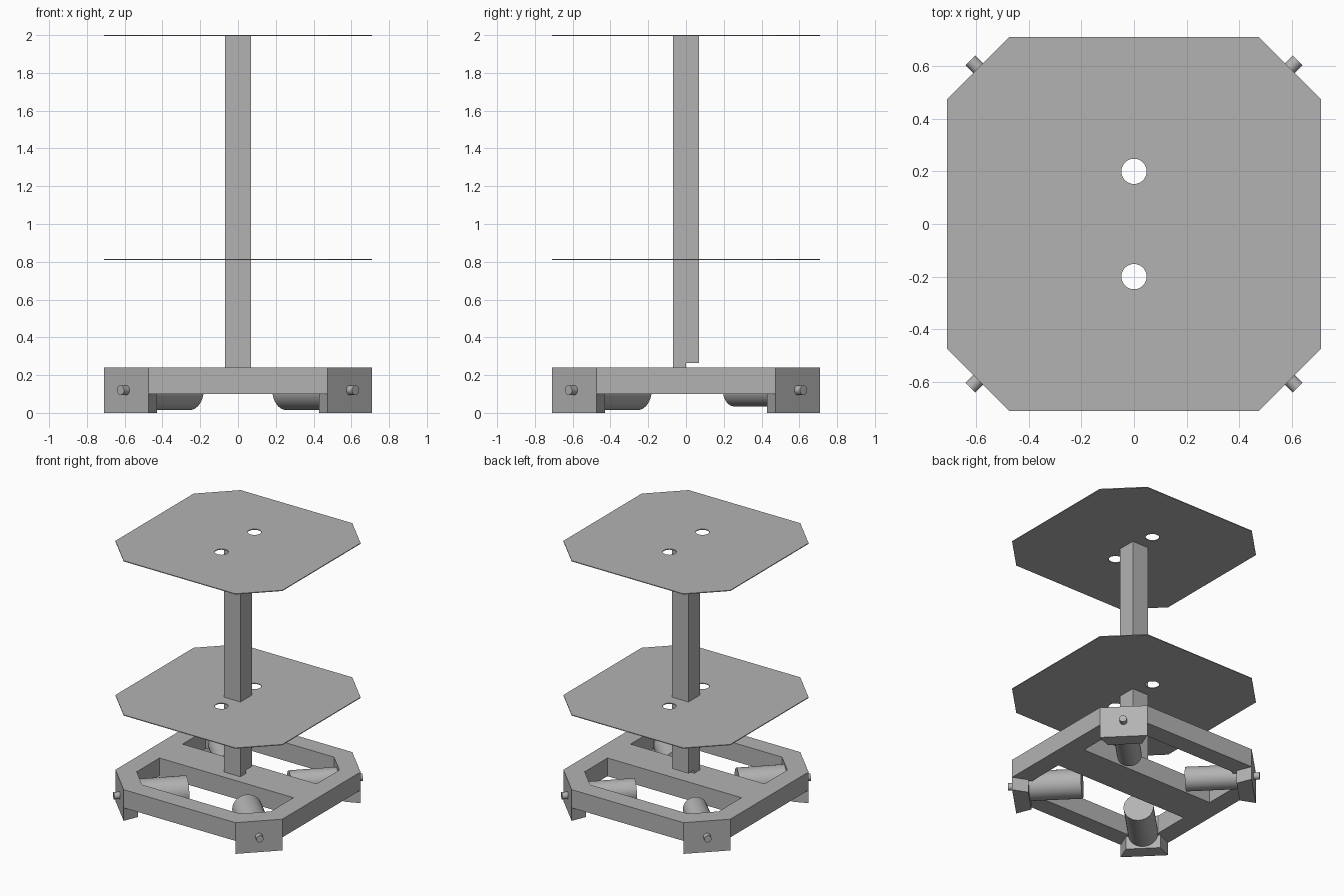
import bpy, bmesh, math
from mathutils import Matrix, Vector

cube = bpy.data.objects.get("Cube")
if cube:
    bpy.data.objects.remove(cube, do_unlink=True)

grey = bpy.data.materials.new("plain grey")
grey.use_nodes = True
tone = (0.45, 0.45, 0.45, 1)
grey.diffuse_color = tone
grey.node_tree.nodes["Principled BSDF"].inputs["Base Color"].default_value = tone

HALF, CUT = 0.71, 0.475          # octagon half width and chamfer start
BAR, DROP = 0.14, 0.11           # frame bar width, corner block depth
FRAME_LOW, FRAME_TOP = 0.1, 0.24
AXLE_Z = 0.12


def finish(bm, name):
    bmesh.ops.recalc_face_normals(bm, faces=bm.faces)
    mesh = bpy.data.meshes.new(name)
    bm.to_mesh(mesh)
    bm.free()
    mesh.materials.append(grey)
    obj = bpy.data.objects.new(name, mesh)
    bpy.context.collection.objects.link(obj)
    return obj


def prism(name, outline, low, high):
    bm = bmesh.new()
    face = bm.faces.new([bm.verts.new((x, y, low)) for x, y in outline])
    up = bmesh.ops.extrude_face_region(bm, geom=[face])["geom"]
    moved = [v for v in up if isinstance(v, bmesh.types.BMVert)]
    bmesh.ops.translate(bm, vec=(0, 0, high - low), verts=moved)
    return finish(bm, name)


def cylinder(name, radius, start, end, sides=32):
    start, end = Vector(start), Vector(end)
    axis = end - start
    turn = axis.to_track_quat("Z", "Y").to_matrix().to_4x4()
    bm = bmesh.new()
    bmesh.ops.create_cone(bm, cap_ends=True, segments=sides, radius1=radius, radius2=radius,
                          depth=axis.length, matrix=Matrix.Translation((start + end) / 2) @ turn)
    obj = finish(bm, name)
    bpy.ops.object.select_all(action="DESELECT")
    obj.select_set(True)
    bpy.context.view_layer.objects.active = obj
    bpy.ops.object.shade_smooth_by_angle(angle=math.radians(35))
    return obj


def cut(target, cutters):
    for cutter in cutters:
        mod = target.modifiers.new(cutter.name, "BOOLEAN")
        mod.operation, mod.solver, mod.object = "DIFFERENCE", "EXACT", cutter
        cutter.hide_render = True
        cutter.hide_set(True)
    bpy.context.view_layer.update()
    evaluated = target.evaluated_get(bpy.context.evaluated_depsgraph_get())
    mesh = bpy.data.meshes.new_from_object(evaluated)
    target.modifiers.clear()
    target.data = mesh
    for cutter in cutters:
        bpy.data.objects.remove(cutter, do_unlink=True)


def inset(width):
    # Half width and chamfer start of the octagon moved inward
    half = HALF - width
    return half, HALF + CUT - width * math.sqrt(2) - half


octagon = [(HALF, -CUT), (HALF, CUT), (CUT, HALF), (-CUT, HALF),
           (-HALF, CUT), (-HALF, -CUT), (-CUT, -HALF), (CUT, -HALF)]

# Base frame: chamfered ring with a wide cross beam
frame = prism("base_frame", octagon, FRAME_LOW, FRAME_TOP)
inner, bend = inset(BAR)
openings = []
for side in (1, -1):
    shape = [(inner, BAR), (inner, bend), (bend, inner), (-bend, inner), (-inner, bend), (-inner, BAR)]
    openings.append(prism("opening", [(x, y * side) for x, y in shape], 0, 0.4))
cut(frame, openings)

# Corner blocks, motors and axles
block_half, block_bend = inset(DROP)
block = [(HALF, CUT), (CUT, HALF), (block_bend, block_half), (block_half, block_bend)]
for sx, left_right in ((1, "left"), (-1, "right")):
    for sy, front_back in ((-1, "front"), (1, "back")):
        tag = f"{front_back}_{left_right}"
        prism("corner_block_" + tag, [(x * sx, y * sy) for x, y in block], 0, FRAME_LOW)

        def along(distance):
            d = distance / math.sqrt(2)
            return d * sx, d * sy, AXLE_Z

        cylinder("motor_" + tag, 0.105 if sy < 0 else 0.086, along(0.362), along(0.75))
        cylinder("axle_" + tag, 0.026, along(0.78), along(0.88), 20)

# Central post, stepped at its foot
post = prism("post", [(-0.07, FRAME_TOP), (0, FRAME_TOP), (0, 0.265), (0.07, 0.265),
                      (0.07, 1.996), (-0.07, 1.996)], -0.07, 0.07)
post.data.transform(Matrix(((0, 0, 1, 0), (1, 0, 0, 0), (0, 1, 0, 0), (0, 0, 0, 1))))

# Shelf plates with two round holes each
for name, top in (("middle_plate", 0.815), ("top_plate", 2.0)):
    plate = prism(name, octagon, top - 0.006, top)
    cut(plate, [cylinder("hole", 0.048, (0, y, top - 0.1), (0, y, top + 0.1)) for y in (-0.2, 0.2)])
